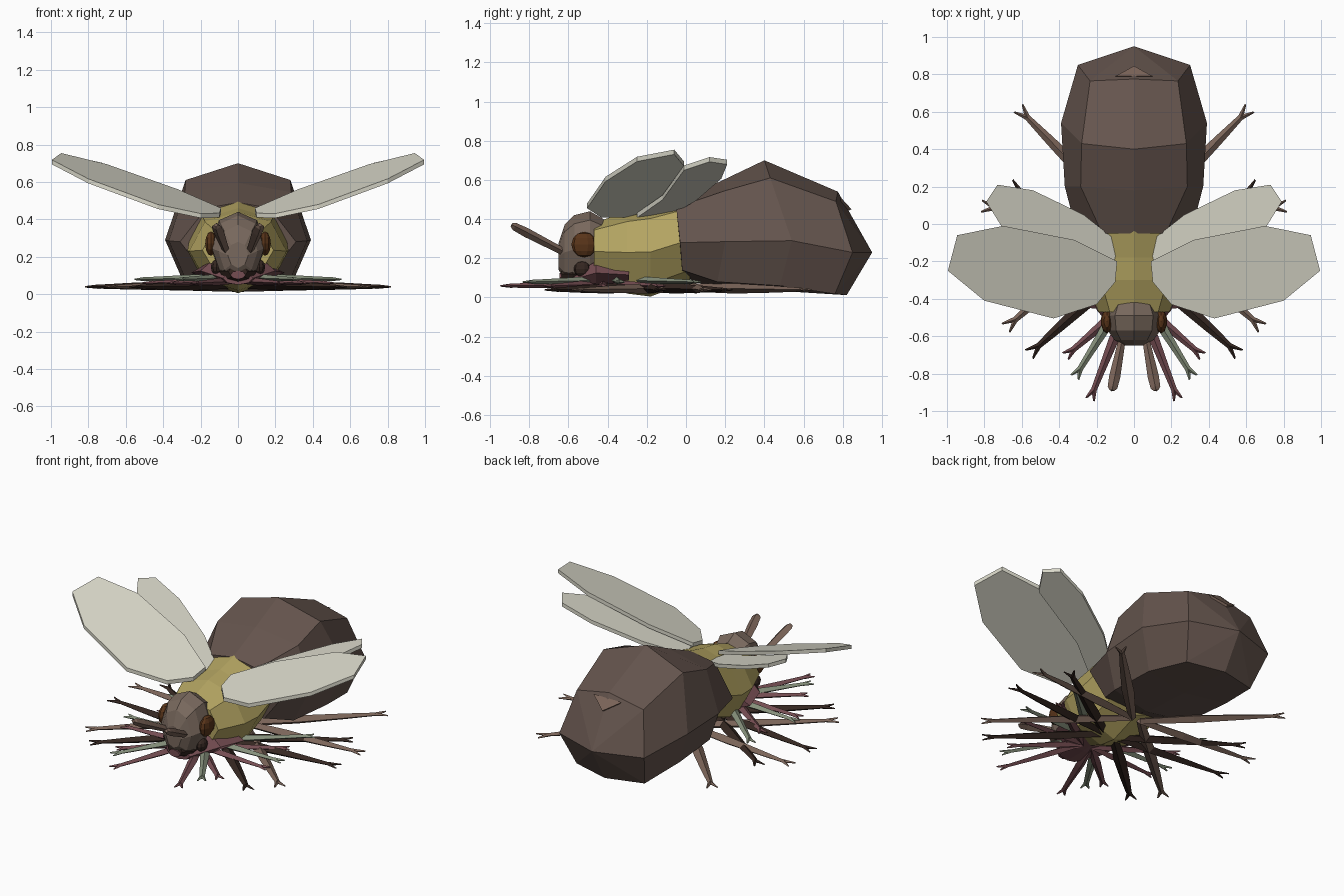
import bpy, bmesh
from mathutils import Vector, Matrix

if "Cube" in bpy.data.objects:
    bpy.data.objects.remove(bpy.data.objects["Cube"])


def material(name, color):
    m = bpy.data.materials.new(name)
    m.diffuse_color = (*color, 1)
    m.use_nodes = True
    m.node_tree.nodes["Principled BSDF"].inputs["Base Color"].default_value = m.diffuse_color
    return m


BROWN = material("brown", (0.13, 0.09, 0.075))
HEAD = material("taupe", (0.19, 0.14, 0.11))
YELLOW = material("ochre", (0.45, 0.37, 0.12))
WING = material("pale_wing", (0.70, 0.69, 0.59))
EYE = material("eye_brown", (0.10, 0.035, 0.01))
DARK = material("dark_brown", (0.035, 0.02, 0.015))
TAN = material("tan", (0.2, 0.13, 0.1))
RED = material("dull_red", (0.18, 0.075, 0.085))
GREEN = material("grey_green", (0.24, 0.28, 0.20))


def finish(bm, name, mat):
    bmesh.ops.recalc_face_normals(bm, faces=bm.faces)
    me = bpy.data.meshes.new(name)
    bm.to_mesh(me)
    bm.free()
    me.materials.append(mat)
    ob = bpy.data.objects.new(name, me)
    bpy.context.collection.objects.link(ob)
    return ob


def skin(bm, rings):
    """Bridge equal-length rings; a single point closes to a tip."""
    loops = [[bm.verts.new(p) for p in r] for r in rings]
    for a, b in zip(loops, loops[1:]):
        n = max(len(a), len(b))
        for i in range(n):
            j = (i + 1) % n
            if len(b) == 1:
                bm.faces.new((a[i], a[j], b[0]))
            else:
                bm.faces.new((a[i], a[j], b[j], b[i]))
    for end in (loops[0], loops[-1]):
        if len(end) > 2:
            bm.faces.new(end)


def loft(name, rings, mat):
    bm = bmesh.new()
    skin(bm, rings)
    return finish(bm, name, mat)


def mirrored(half):
    """Half outline from top to bottom made into a full ring."""
    return half + [(-x, y, z) for x, y, z in half[-2:0:-1]]


def octagon(y, w, low, high):
    c, h = (low + high) / 2, (high - low) / 2
    return mirrored([(0, y, high), (w * .68, y, c + h * .75), (w, y, c),
                     (w * .68, y, c - h * .72), (0, y, low)])


def limb(name, start, end, radii, mat, fork=0.0):
    """Four-sided spindle, radii given as (position, width, height); optional forked tip."""
    a, b = Vector(start), Vector(end)
    d = b - a
    side = d.cross(Vector((0, 0, 1))).normalized()
    up = side.cross(d).normalized()
    bm = bmesh.new()
    skin(bm, [[a + d * t + side * w, a + d * t + up * h,
               a + d * t - side * w, a + d * t - up * h] for t, w, h in radii])
    if fork:
        fwd = d.normalized()
        for s in (-1, 1):
            base = b - fwd * .015
            ring = [base + side * .016, base + up * .012,
                    base - side * .016, base - up * .012]
            tip = b + fwd * fork + side * s * fork * .55
            skin(bm, [ring, [tip + side * .005, tip + up * .004,
                             tip - side * .005, tip - up * .004]])
    return finish(bm, name, mat)


# Abdomen: tilted octagonal rings closing to a rear point
loft("abdomen", [
    mirrored([(0, -.05, .49), (.17, -.05, .46), (.31, -.03, .28), (.20, -.02, .14), (0, -.02, .11)]),
    mirrored([(0, .18, .595), (.285, .20, .545), (.37, .20, .285), (.28, .16, .08), (0, .12, .055)]),
    mirrored([(0, .40, .70), (.28, .43, .61), (.39, .54, .29), (.29, .48, .06), (0, .45, .035)]),
    mirrored([(0, .775, .54), (.235, .765, .49), (.30, .85, .23), (.24, .76, .018), (0, .82, .012)]),
    [(0, .95, .23)]], BROWN)
loft("rear_spine", [[(-.10, .79, .51), (.10, .79, .51), (0, .78, .42)], [(0, .845, .45)]], TAN)

# Thorax
loft("thorax", [octagon(-.47, .19, .09, .38), octagon(-.30, .26, .02, .44),
                octagon(-.18, .27, .005, .46), octagon(.02, .26, .08, .51)], YELLOW)

# Head, mouth and underside
loft("head", [octagon(-.42, .12, .12, .40), octagon(-.49, .15, .08, .44),
              octagon(-.57, .14, .07, .42), octagon(-.62, .105, .09, .37),
              octagon(-.65, .055, .14, .28)], HEAD)
loft("jaw", [octagon(-.45, .10, .06, .16), octagon(-.58, .10, .06, .18),
             octagon(-.635, .05, .08, .16)], DARK)
loft("mouth", [octagon(-.55, .05, .07, .13), octagon(-.645, .04, .08, .125)], RED)
loft("under_plate", [octagon(-.29, .25, .07, .16), octagon(-.46, .20, .05, .20),
                     octagon(-.60, .08, .05, .12)], RED)


def eye(name, pos, size, mat):
    bm = bmesh.new()
    bmesh.ops.create_uvsphere(bm, u_segments=10, v_segments=6, radius=1,
                              matrix=Matrix.Translation(pos) @ Matrix.Diagonal((*size, 1)))
    finish(bm, name, mat)


def wing(name, outline, plane, s):
    """Flat outline placed on a sloping plane and given thickness."""
    a, b, c = plane
    t = .012
    rings = [[(s * x, y, a + b * x + c * y + dz) for x, y in outline] for dz in (-t, t)]
    loft(name, rings, WING)


FORE = [(.09, -.20), (.32, -.085), (.70, -.01), (.945, -.06), (.995, -.25),
        (.80, -.41), (.43, -.505), (.20, -.43), (.10, -.31)]
HIND = [(.08, -.10), (.27, .05), (.54, .18), (.73, .21), (.79, .12),
        (.71, -.01), (.33, -.12), (.12, -.25)]

# Legs: four fans, each with root y, height and tips
FANS = [("rear_leg", TAN, .02, .04, 1.0, [(.58, .58), (.76, .09), (.645, -.52)]),
        ("middle_leg", DARK, -.22, .04, 1.0, [(.62, .18), (.75, -.14), (.52, -.66)]),
        ("front_leg", GREEN, -.36, .08, .75, [(.47, .03), (.51, -.34), (.295, -.785)]),
        ("palp_leg", RED, -.42, .06, .75, [(.42, -.15), (.47, -.43), (.335, -.68), (.22, -.90)])]

for label, s in (("right", 1), ("left", -1)):
    eye("eye_" + label, (s * .145, -.52, .27), (.032, .065, .065), EYE)
    eye("lower_eye_" + label, (s * .115, -.53, .145), (.032, .043, .04), DARK)
    wing("fore_wing_" + label, FORE, (.475, .30, .27), s)
    wing("hind_wing_" + label, HIND, (.40, .37, .10), s)
    limb("antenna_" + label, (s * .06, -.60, .22), (s * .118, -.89, .37),
         [(0, .018, .018), (.75, .03, .024), (.95, .026, .02), (1, .012, .01)], TAN)
    for name, mat, root, z, k, tips in FANS:
        for i, (x, y) in enumerate(tips):
            limb(f"{name}_{i + 1}_{label}", (s * .03, root, z + .01), (s * x, y, z),
                 [(0, .022 * k, .02 * k), (.4, .036 * k, .026 * k), (.75, .026 * k, .018 * k),
                  (1, .015, .010)], mat, fork=.055 * k)
